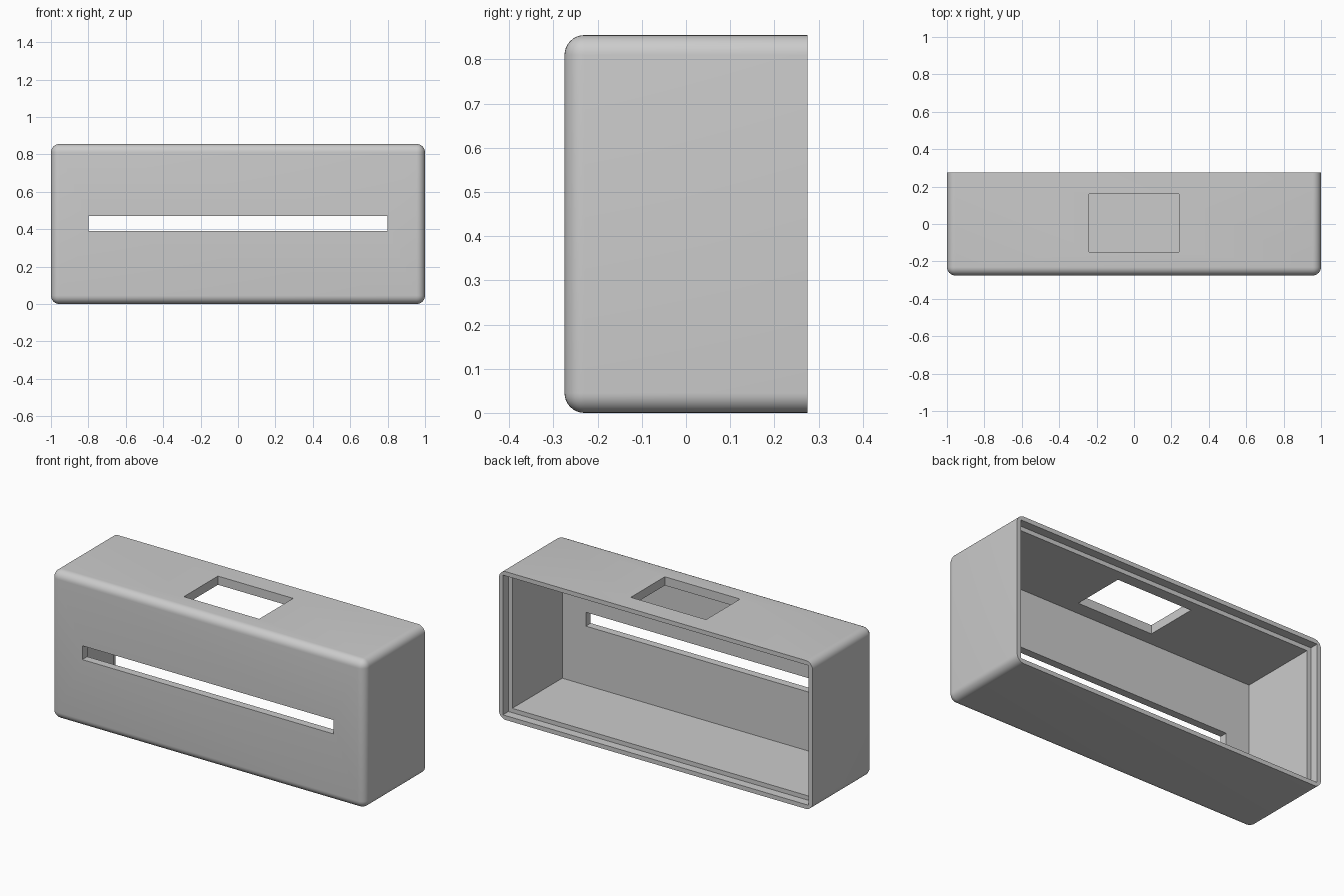
import bpy, bmesh, math

old = bpy.data.objects.get("Cube")
if old:
    bpy.data.objects.remove(old, do_unlink=True)

HALF_W, HALF_D, HEIGHT = 1.0, 0.275, 0.855
WALL, RIM, RADIUS = 0.05, 0.025, 0.045
FRONT_IN, LEDGE_Y, PAST_BACK = -HALF_D + 0.045, HALF_D - 0.05, HALF_D + 0.1


def make_box(name, x, y, z):
    """Box object spanning the given (low, high) ranges."""
    bm = bmesh.new()
    bmesh.ops.create_cube(bm, size=1)
    for v in bm.verts:
        for i, (lo, hi) in enumerate((x, y, z)):
            v.co[i] = hi if v.co[i] > 0 else lo
    mesh = bpy.data.meshes.new(name)
    bm.to_mesh(mesh)
    bm.free()
    obj = bpy.data.objects.new(name, mesh)
    bpy.context.collection.objects.link(obj)
    return obj


# Outer case: every edge rounded except those around the open back
case = make_box("open_back_case", (-HALF_W, HALF_W), (-HALF_D, HALF_D), (0, HEIGHT))
bm = bmesh.new()
bm.from_mesh(case.data)
edges = [e for e in bm.edges if not all(v.co.y > 0 for v in e.verts)]
bmesh.ops.bevel(bm, geom=edges, offset=RADIUS, segments=8, profile=0.5, affect='EDGES')
bm.to_mesh(case.data)
bm.free()

# Grey plastic
grey = bpy.data.materials.new("light_grey")
grey.use_nodes = True
colour = (0.6, 0.6, 0.6, 1)
grey.diffuse_color = colour
grey.node_tree.nodes["Principled BSDF"].inputs["Base Color"].default_value = colour
case.data.materials.append(grey)

# Cavity, stepped lid recess, front slot and top window
cutters = [
    make_box("cavity", (-HALF_W + WALL, HALF_W - WALL), (FRONT_IN, PAST_BACK), (WALL, HEIGHT - WALL)),
    make_box("lid_recess", (-HALF_W + RIM, HALF_W - RIM), (LEDGE_Y, PAST_BACK), (RIM, HEIGHT - RIM)),
    make_box("front_slot", (-0.8, 0.8), (-HALF_D - 0.1, FRONT_IN + 0.05), (0.39, 0.47)),
    make_box("top_window", (-0.24, 0.24), (-0.15, 0.16), (HEIGHT - 0.1, HEIGHT + 0.1)),
]
bpy.context.view_layer.objects.active = case
for cutter in cutters:
    cut = case.modifiers.new(cutter.name, 'BOOLEAN')
    cut.operation, cut.solver, cut.object = 'DIFFERENCE', 'EXACT', cutter
    bpy.ops.object.modifier_apply(modifier=cut.name)
    bpy.data.objects.remove(cutter, do_unlink=True)

# Smooth fillets, crisp cut edges
bpy.ops.object.select_all(action='DESELECT')
case.select_set(True)
bpy.ops.object.shade_smooth_by_angle(angle=math.radians(30))
